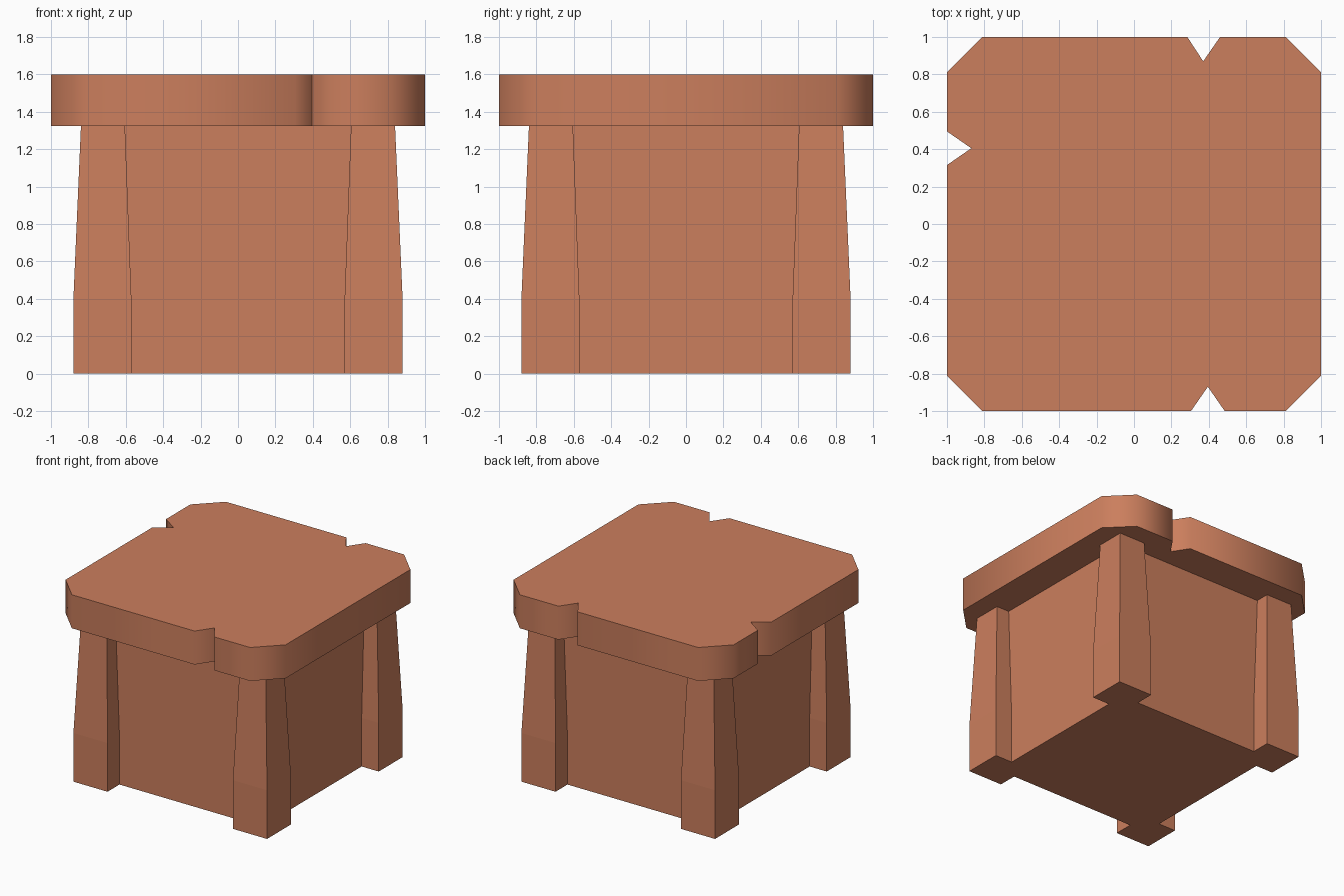
import bpy, bmesh, math

if "Cube" in bpy.data.objects:
    bpy.data.objects.remove(bpy.data.objects["Cube"])

clay = bpy.data.materials.new("terracotta")
clay.diffuse_color = (0.60, 0.21, 0.11, 1)
clay.use_nodes = True
clay.node_tree.nodes["Principled BSDF"].inputs["Base Color"].default_value = clay.diffuse_color


def loft(name, rings, smooth_angle=None):
    """Solid skinned through matching rings of points, capped at both ends."""
    bm = bmesh.new()
    loops = [[bm.verts.new(p) for p in ring] for ring in rings]
    n = len(loops[0])
    for low, high in zip(loops, loops[1:]):
        for i in range(n):
            j = (i + 1) % n
            bm.faces.new((low[i], low[j], high[j], high[i]))
    bm.faces.new(loops[0][::-1])
    bm.faces.new(loops[-1])
    bmesh.ops.recalc_face_normals(bm, faces=bm.faces)
    mesh = bpy.data.meshes.new(name)
    bm.to_mesh(mesh)
    bm.free()
    mesh.materials.append(clay)
    obj = bpy.data.objects.new(name, mesh)
    bpy.context.collection.objects.link(obj)
    if smooth_angle:
        bpy.ops.object.select_all(action='DESELECT')
        obj.select_set(True)
        bpy.context.view_layer.objects.active = obj
        bpy.ops.object.shade_smooth_by_angle(angle=math.radians(smooth_angle))
    return obj


def square(cx, cy, half, z):
    return [(cx + sx * half, cy + sy * half, z)
            for sx, sy in ((-1, -1), (1, -1), (1, 1), (-1, 1))]


# Square body, its corners buried in the legs
loft("body", [square(0, 0, 0.725, 0), square(0, 0, 0.725, 1.34)])

# Four corner legs, straight at the foot and tapering upward
for sx, side in ((-1, "left"), (1, "right")):
    for sy, end in ((-1, "front"), (1, "back")):
        loft(f"{end}_{side}_leg",
             [square(sx * c, sy * c, h, z) for c, h, z in
              ((0.725, 0.155, 0), (0.725, 0.155, 0.40), (0.722, 0.117, 1.34))])

# Top slab: clipped corners and V notches on the front, back and left
outline = [
    (-0.81, -1), (0.305, -1), (0.395, -0.87), (0.485, -1), (0.81, -1),
    (1, -0.81), (1, 0.81),
    (0.81, 1), (0.46, 1), (0.37, 0.87), (0.285, 1), (-0.81, 1),
    (-1, 0.81), (-1, 0.495), (-0.87, 0.405), (-1, 0.315), (-1, -0.81),
]
loft("top_slab", [[(x, y, z) for x, y in outline] for z in (1.325, 1.60)], 60)
